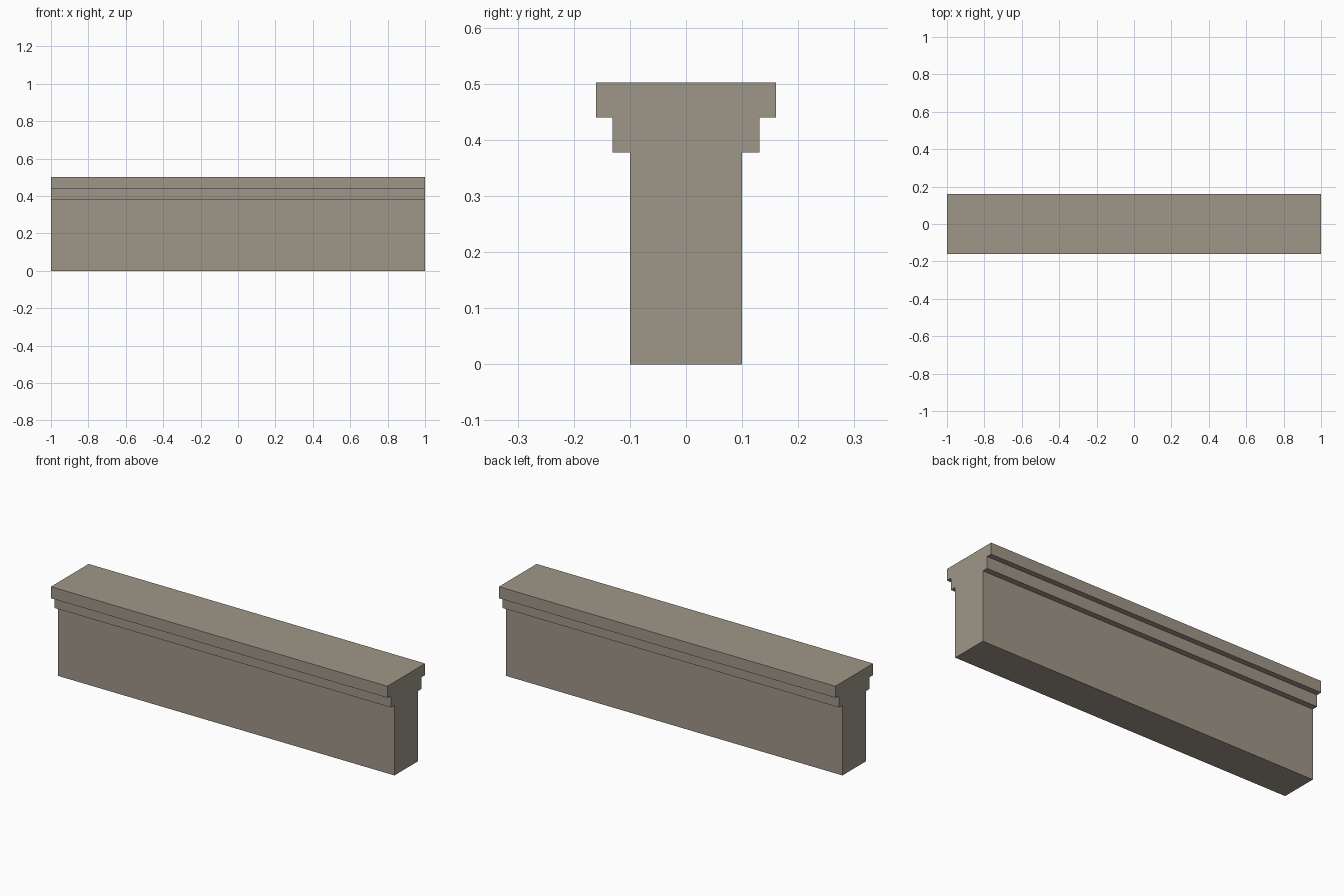
import bpy
import bmesh

cube = bpy.data.objects.get("Cube")
if cube:
    bpy.data.objects.remove(cube, do_unlink=True)

# Warm grey stone
stone = bpy.data.materials.new("warm_grey_stone")
stone.use_nodes = True
colour = (0.347, 0.305, 0.25, 1.0)
stone.diffuse_color = colour
stone.node_tree.nodes["Principled BSDF"].inputs["Base Color"].default_value = colour

# Half of the stepped section (y, z), mirrored to close the outline
half = [(0.10, 0), (0.10, 0.377), (0.131, 0.377),
        (0.131, 0.44), (0.16, 0.44), (0.16, 0.502)]
outline = half + [(-y, z) for y, z in reversed(half)]

# Wall with stepped coping, extruded along its length
bm = bmesh.new()
end = bm.faces.new([bm.verts.new((-1, y, z)) for y, z in outline])
swept = bmesh.ops.extrude_face_region(bm, geom=[end], use_keep_orig=True)
moved = [v for v in swept["geom"] if isinstance(v, bmesh.types.BMVert)]
bmesh.ops.translate(bm, verts=moved, vec=(2, 0, 0))
bmesh.ops.recalc_face_normals(bm, faces=bm.faces)

mesh = bpy.data.meshes.new("wall_with_coping")
bm.to_mesh(mesh)
bm.free()
mesh.materials.append(stone)
wall = bpy.data.objects.new("wall_with_coping", mesh)
bpy.context.collection.objects.link(wall)
